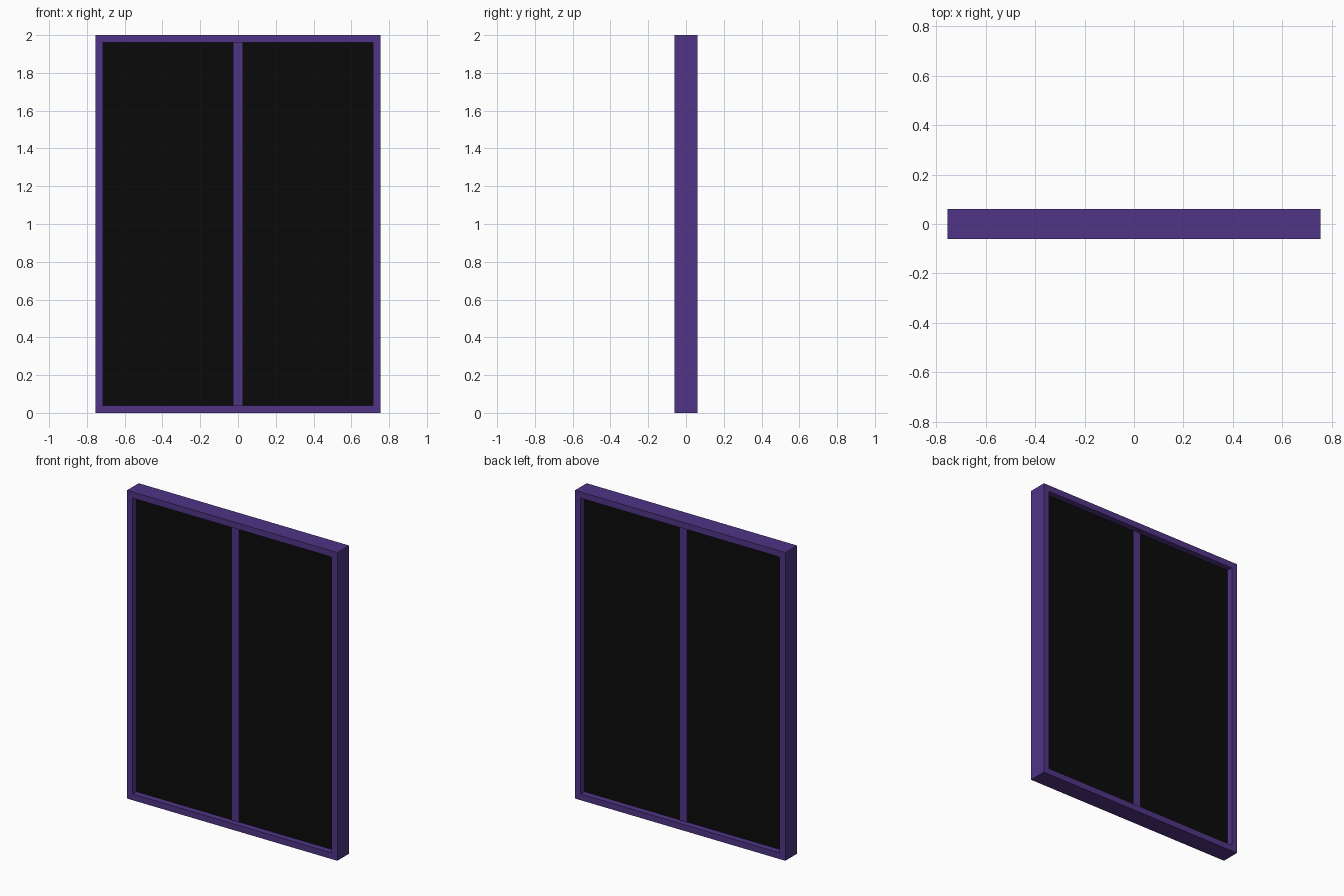
import bpy

if "Cube" in bpy.data.objects:
    bpy.data.objects.remove(bpy.data.objects["Cube"])

W, H, D = 1.51, 2.0, 0.12   # overall size
T = 0.04                    # frame thickness


def material(name, color):
    m = bpy.data.materials.new(name)
    m.diffuse_color = color
    m.use_nodes = True
    m.node_tree.nodes["Principled BSDF"].inputs["Base Color"].default_value = m.diffuse_color
    return m


def box(name, size, loc, mat):
    bpy.ops.mesh.primitive_cube_add(size=1, location=loc)
    o = bpy.context.object
    o.name = name
    o.scale = size
    bpy.ops.object.transform_apply(location=False, rotation=False, scale=True)
    o.data.materials.append(mat)
    return o


purple = material("purple_frame", (0.08, 0.035, 0.24, 1))
black = material("black_panel", (0.003, 0.003, 0.003, 1))

# Outer frame: two full-height jambs, with rails between them
for side, s in (("left", -1), ("right", 1)):
    box(f"{side}_jamb", (T, D, H), (s * (W - T) / 2, 0, H / 2), purple)
for name, z in (("bottom_rail", T / 2), ("top_rail", H - T / 2)):
    box(name, (W - 2 * T, D, T), (0, 0, z), purple)

# Central mullion, slightly proud of the panels
box("mullion", (0.05, 0.05, H - 2 * T), (0, 0, H / 2), purple)

# Dark panels either side of the mullion
pane = (W - 2 * T - 0.05) / 2
for side, s in (("left", -1), ("right", 1)):
    box(f"{side}_panel", (pane, 0.04, H - 2 * T), (s * (0.025 + pane / 2), 0, H / 2), black)
